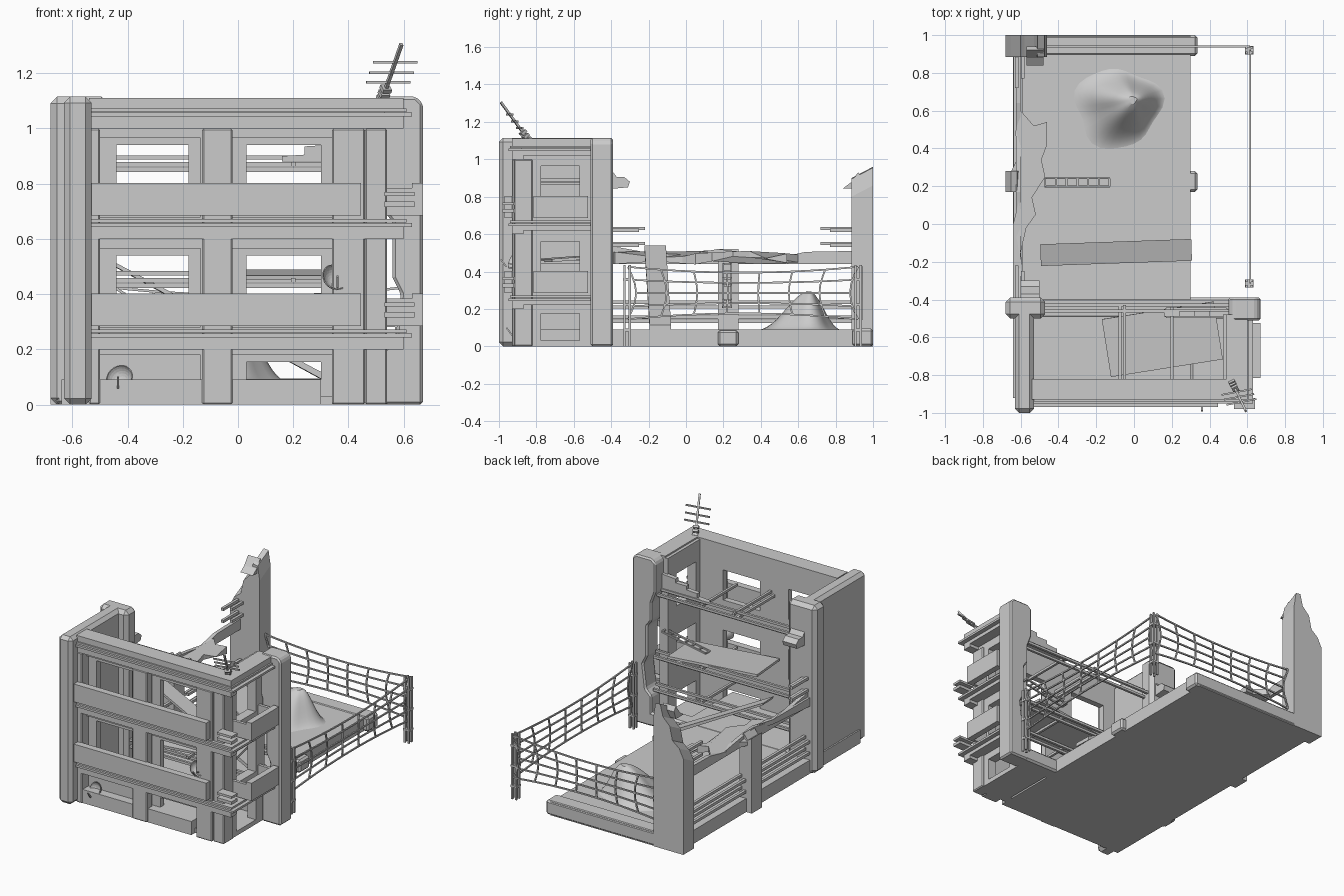
import bpy, bmesh, math, random
from mathutils import Vector

if "Cube" in bpy.data.objects:
    bpy.data.objects.remove(bpy.data.objects["Cube"])
random.seed(4)


def finish(name, bm, bevel=0.0):
    bmesh.ops.recalc_face_normals(bm, faces=bm.faces)
    me = bpy.data.meshes.new(name)
    bm.to_mesh(me)
    bm.free()
    ob = bpy.data.objects.new(name, me)
    bpy.context.collection.objects.link(ob)
    if bevel:
        m = ob.modifiers.new("chamfer", 'BEVEL')
        m.width, m.segments = bevel, 1
    return ob


def boxes(name, specs, bevel=0.0):
    """Boxes given as (x0, x1, y0, y1, z0, z1)."""
    bm = bmesh.new()
    for x0, x1, y0, y1, z0, z1 in specs:
        for v in bmesh.ops.create_cube(bm, size=1)['verts']:
            v.co = ((x0 + x1) / 2 + v.co.x * (x1 - x0), (y0 + y1) / 2 + v.co.y * (y1 - y0),
                    (z0 + z1) / 2 + v.co.z * (z1 - z0))
    return finish(name, bm, bevel)


def beams(name, segs, w, d=None):
    """Rectangular bars between pairs of points."""
    bm = bmesh.new()
    for p, q in segs:
        p, q = Vector(p), Vector(q)
        rot = (q - p).to_track_quat('Z', 'Y')
        for v in bmesh.ops.create_cube(bm, size=1)['verts']:
            c = Vector((v.co.x * w, v.co.y * (d or w), v.co.z * (q - p).length))
            v.co = rot @ c + (p + q) / 2
    return finish(name, bm)


def prism(name, pts, axis, a, b, bevel=0.0):
    """Extrude a 2D profile along an axis from a to b."""
    put = {'x': lambda u, v, t: (t, u, v), 'y': lambda u, v, t: (u, t, v), 'z': lambda u, v, t: (u, v, t)}[axis]
    bm = bmesh.new()
    f = bm.faces.new([bm.verts.new(put(u, v, a)) for u, v in pts])
    ext = bmesh.ops.extrude_face_region(bm, geom=[f])['geom']
    step = Vector(put(0, 0, b - a))
    bmesh.ops.translate(bm, vec=step, verts=[e for e in ext if isinstance(e, bmesh.types.BMVert)])
    return finish(name, bm, bevel)


def cut(ob, specs):
    """Cut box openings, then drop the cutter."""
    c = boxes("cutter", specs)
    c.hide_render = True
    m = ob.modifiers.new("openings", 'BOOLEAN')
    m.operation, m.object, m.solver = 'DIFFERENCE', c, 'EXACT'
    bpy.context.view_layer.objects.active = ob
    bpy.ops.object.modifier_apply(modifier=m.name)
    bpy.data.objects.remove(c)


# Ground slab with projecting rib ends
boxes("ground_slab", [(-0.64, 0.30, -0.92, 0.995, 0, 0.09)])
boxes("slab_ribs", [(-0.68, 0.335, 0.17, 0.28, 0.0, 0.085), (-0.68, 0.335, 0.89, 1.0, 0.0, 0.095),
                    (-0.66, 0.66, -0.5, -0.39, 0.0, 0.092), (0.3, 0.53, -0.88, -0.45, 0, 0.03)], 0.012)

# Block walls: solid left wall, pierced front and right walls
boxes("left_wall", [(-0.63, -0.53, -1.0, -0.42, 0, 1.115)], 0.022)
levels = [(0.09, 0.155), (0.34, 0.54), (0.74, 0.94)]
bays = [(-0.44, -0.18), (0.03, 0.30)]
front = boxes("front_wall", [(-0.54, 0.53, -0.88, -0.82, 0, 1.10)])
cut(front, [(x0 - 0.06, x1 + 0.045, -0.9, -0.86, z0 - 0.06, z1 + 0.025) for x0, x1 in bays for z0, z1 in levels])
cut(front, [(x0, x1, -0.95, -0.7, z0, z1) for x0, x1 in bays for z0, z1 in levels if (x0 > 0 or z0 > 0.2)])
right = boxes("right_wall", [(0.47, 0.53, -0.86, -0.48, 0, 1.10)])
cut(right, [(0.4, 0.6, -0.775, -0.57, z0, z1) for z0, z1 in [(0.03, 0.175), (0.35, 0.56), (0.75, 0.965)]])
boxes("window_boards", [(-0.39, -0.18, -0.85, -0.83, 0.05, 0.15)])

# Corner pillars at the back of the block
boxes("left_rear_pillar", [(-0.68, -0.47, -0.50, -0.39, 0, 1.115)], 0.024)
prism("right_rear_pillar", [(0.67, 0), (0.67, 1.09), (0.645, 1.115), (0.53, 1.115), (0.50, 1.09), (0.50, 0.90),
                            (0.53, 0.82), (0.53, 0.70), (0.56, 0.66), (0.56, 0.46), (0.59, 0.40), (0.57, 0.24),
                            (0.53, 0.2), (0.53, 0)], 'y', -0.51, -0.39, 0.01)

# Facade columns
boxes("facade_columns", [(-0.13, -0.02, -0.93, -0.87, 0, 1.0), (0.34, 0.46, -0.93, -0.87, 0, 1.0),
                         (0.46, 0.54, -0.92, -0.82, 0, 1.0), (-0.54, -0.50, -0.93, -0.87, 0, 1.0)], 0.006)

# Ledges wrapping the front and right side at each floor
for i, z in enumerate((0.20, 0.60, 1.0)):
    boxes("floor_ledge_%d" % i, [
        (-0.53, 0.60, -0.93, -0.87, z, z + 0.055), (0.52, 0.60, -0.93, -0.5, z + 0.02, z + 0.055),
        (-0.53, 0.63, -0.95, -0.87, z + 0.043, z + 0.057), (0.52, 0.63, -0.95, -0.5, z + 0.043, z + 0.057),
        (-0.53, 0.61, -0.94, -0.87, z + 0.06, z + 0.072), (0.52, 0.61, -0.94, -0.5, z + 0.06, z + 0.072)])
boxes("roof_rim", [(-0.54, 0.60, -0.93, -0.82, 1.065, 1.11), (0.49, 0.60, -0.83, -0.48, 1.065, 1.11)])

# Balcony panels
for i, z in enumerate((0.285, 0.685)):
    boxes("front_balcony_%d" % i, [(-0.53, 0.445, -0.97, -0.925, z, z + 0.118)])
    boxes("side_balcony_%d" % i, [(0.63, 0.67, -0.815, -0.525, z, z + 0.118), (0.53, 0.64, -0.815, -0.795, z, z + 0.1),
                                  (0.53, 0.64, -0.545, -0.525, z, z + 0.1), (0.53, 0.64, -0.98, -0.92, z + 0.03, z + 0.05),
                                  (0.53, 0.64, -0.98, -0.92, z + 0.07, z + 0.085)])

# Exposed floor rails across the open back
rails = []
for z in (0.23, 0.45, 0.87):
    for dy, dz in ((0, -0.02), (0.03, 0.0), (0, 0.025)):
        rails.append(((-0.5, -0.46 + dy, z + dz), (0.54, -0.46 + dy, z + dz)))
    rails.append(((0.2, -0.82, z), (0.2, -0.44, z)))
rails += [((-0.075, -0.83, 0.87), (-0.075, -0.43, 0.87)), ((-0.05, -0.83, 0.89), (-0.05, -0.43, 0.89))]
beams("floor_rails", rails, 0.016)
prism("stepped_wall_remnant", [(0.53, 0.88), (0.53, 1.0), (0.4, 0.99), (0.4, 0.965), (0.32, 0.965), (0.32, 0.94),
                               (0.24, 0.935), (0.24, 0.905), (0.16, 0.9), (0.16, 0.88)], 'y', -0.49, -0.46)

# Fallen floor panel inside and leaning plank on the slab
panel = boxes("fallen_floor_panel", [(-0.30, 0.30, -0.155, 0.155, -0.008, 0.008)])
panel.location, panel.rotation_euler = (0.15, -0.61, 0.47), (math.radians(4), 0, math.radians(9))
prism("leaning_plank", [(-0.5, 0.54), (-0.49, 0.52), (0.3, 0.09), (0.3, 0.115)], 'y', -0.205, -0.09).rotation_euler.z = 0.035

# Ruined left side: stub column, rails, broken upper floor
prism("middle_column", [(-0.68, 0), (-0.59, 0), (-0.59, 0.47), (-0.62, 0.52), (-0.65, 0.48), (-0.68, 0.50)], 'y', 0.17, 0.28)
side = [((x, -0.42, z), (x, 0.92, z)) for x, z in ((-0.63, 0.135), (-0.60, 0.155), (-0.63, 0.21), (-0.60, 0.235))]
for z in (0.55, 0.63):
    side += [((-0.62, -0.42, z), (-0.62, -0.22, z)), ((-0.59, -0.42, z - 0.01), (-0.59, -0.25, z - 0.01)),
             ((-0.62, 0.92, z), (-0.62, 0.72, z)), ((-0.59, 0.92, z - 0.01), (-0.59, 0.77, z - 0.01))]
beams("left_side_rails", side, 0.018)
ragged = [(-0.64, -0.4), (-0.57, -0.38), (-0.60, -0.15), (-0.57, -0.02), (-0.52, 0.05), (-0.54, 0.14), (-0.47, 0.25),
          (-0.49, 0.34), (-0.46, 0.42), (-0.46, 0.54), (-0.53, 0.52), (-0.60, 0.60), (-0.63, 0.48), (-0.60, 0.38),
          (-0.65, 0.28), (-0.61, 0.12), (-0.64, 0)]
ledge = prism("broken_upper_floor", ragged, 'z', 0.455, 0.485)
for v in ledge.data.vertices:
    v.co.z += random.uniform(-0.02, 0.03)
prism("left_spandrel", [(-0.42, 0.44), (0.9, 0.44), (0.9, 0.51), (0.64, 0.505), (0.5, 0.475), (0.34, 0.5), (0.17, 0.52),
                        (0.0, 0.49), (-0.2, 0.5), (-0.42, 0.54)], 'x', -0.625, -0.60)

# Ruined rear corner wall with ragged spire
corner = prism("rear_corner_wall", [(-0.68, 0), (-0.46, 0), (-0.46, 0.86), (-0.475, 0.955), (-0.51, 0.96), (-0.53, 0.88),
                                    (-0.58, 0.83), (-0.60, 0.74), (-0.65, 0.70), (-0.68, 0.64)], 'y', 0.885, 1.0)
for v in corner.data.vertices:
    if v.co.z > 0.5 and v.co.y < 0.95:
        v.co.z -= 0.06
prism("rear_corner_shard", [(0.84, 0.845), (0.92, 0.845), (0.94, 0.9), (0.92, 0.93), (0.88, 0.875)], 'x', -0.57, -0.48)
prism("pillar_shard", [(-0.42, 0.84), (-0.31, 0.85), (-0.30, 0.88), (-0.33, 0.905), (-0.37, 0.905), (-0.40, 0.945),
                       (-0.42, 0.95)], 'x', -0.60, -0.50)

# Hanging reinforcement ladders
for name, p, q in (("hanging_ladder_side", (-0.47, 0.22, 0.44), (-0.13, 0.22, 0.21)),
                   ("hanging_ladder_back", (0.17, -0.47, 0.56), (0.49, -0.47, 0.62))):
    p, q, off = Vector(p), Vector(q), Vector((0, 0.022, 0))
    segs = [(p + off, q + off), (p - off, q - off)]
    segs += [(p.lerp(q, t / 6) - off, p.lerp(q, t / 6) + off) for t in range(7)]
    beams(name, segs, 0.01)

# Rubble mound, smooth
bm = bmesh.new()
rings, n = 12, 32
rows = []
for i in range(rings):
    t = 1 - i / rings
    row = []
    for k in range(n):
        a = math.tau * k / n
        r = 0.26 * t * (1 + 0.09 * math.sin(3 * a + 0.6) + 0.05 * math.sin(5 * a))
        h = 0.21 * (0.5 + 0.5 * math.cos(math.pi * t)) ** 1.25 * (1 + 0.14 * t * math.sin(2 * a + 1))
        row.append(bm.verts.new((-0.10 + 0.10 * (1 - t) + r * math.cos(a), 0.61 + 0.05 * (1 - t) + r * 0.94 * math.sin(a), 0.085 + h)))
    rows.append(row)
for a, b in zip(rows, rows[1:]):
    for k in range(n):
        bm.faces.new((a[k], a[(k + 1) % n], b[(k + 1) % n], b[k]))
bm.faces.new(rows[-1])
bm.faces.new(rows[0][::-1])
mound = finish("rubble_mound", bm)
bpy.context.view_layer.objects.active = mound
mound.select_set(True)
bpy.ops.object.shade_smooth_by_angle()


# Net fences: bars pulled in toward the middle of each span
def fence(name, p0, p1, cols=7):
    p0, p1 = Vector(p0), Vector(p1)

    def pt(s, v):
        pinch = 1 - 0.22 * (1 - (2 * s - 1) ** 2)
        s += 0.035 * math.sin(math.pi * v) * (1 - 2 * s)
        return p0.lerp(p1, s) + Vector((0, 0, 0.285 + (v - 0.5) * 0.28 * pinch))
    S, V = 2 * cols, 4
    segs = [(pt(i / S, j / V), pt((i + 1) / S, j / V)) for j in range(V + 1) for i in range(S)]
    segs += [(pt(i / cols, j / 6), pt(i / cols, (j + 1) / 6)) for i in range(cols + 1) for j in range(6)]
    beams(name, segs, 0.009)


fence("side_fence", (0.615, -0.31, 0), (0.615, 0.92, 0))
fence("rear_fence", (0.61, 0.94, 0), (-0.46, 0.94, 0))
for i, (x, y) in enumerate(((0.61, -0.315), (0.61, 0.92))):
    posts = [(x + a - 0.006, x + a + 0.006, y + b - 0.006, y + b + 0.006, 0, 0.435) for a in (-0.014, 0.014) for b in (-0.014, 0.014)]
    ties = [(x - 0.022, x + 0.022, y - 0.022, y + 0.022, z, z + 0.014) for z in (0.08, 0.215, 0.35)]
    boxes("fence_post_%d" % i, posts + ties)

# Roof aerial
base, tip = Vector((0.52, -0.84, 1.10)), Vector((0.592, -0.99, 1.305))
beams("aerial_mast", [(base, tip)], 0.012)
beams("aerial_base", [(base.lerp(tip, t), base.lerp(tip, t + 0.06)) for t in (0, 0.09, 0.18)], 0.034)
beams("aerial_bars", [(base.lerp(tip, t) - Vector((0.08, 0.015, 0)), base.lerp(tip, t) + Vector((0.08, 0.015, 0)))
                      for t in (0.33, 0.5, 0.68)], 0.009)

# Wall dishes: shallow caps with a feed arm
for i, (x, y, z, yaw) in enumerate(((-0.435, -0.93, 0.09, -0.35), (0.36, -0.96, 0.455, 0.45))):
    bm = bmesh.new()
    bmesh.ops.create_uvsphere(bm, u_segments=20, v_segments=16, radius=0.055)
    bmesh.ops.delete(bm, geom=[v for v in bm.verts if v.co.z > -0.019], context='VERTS')
    dish = finish("wall_dish_%d" % i, bm)
    m = dish.modifiers.new("thickness", 'SOLIDIFY')
    m.thickness = 0.004
    dish.location, dish.rotation_euler = (x, y + 0.02, z + 0.015), (math.radians(65), 0, yaw)
    beams("dish_arm_%d" % i, [((x, y + 0.08, z - 0.035), (x, y + 0.01, z - 0.01)), ((x, y, z - 0.03), (x, y - 0.03, z + 0.01))], 0.008)
